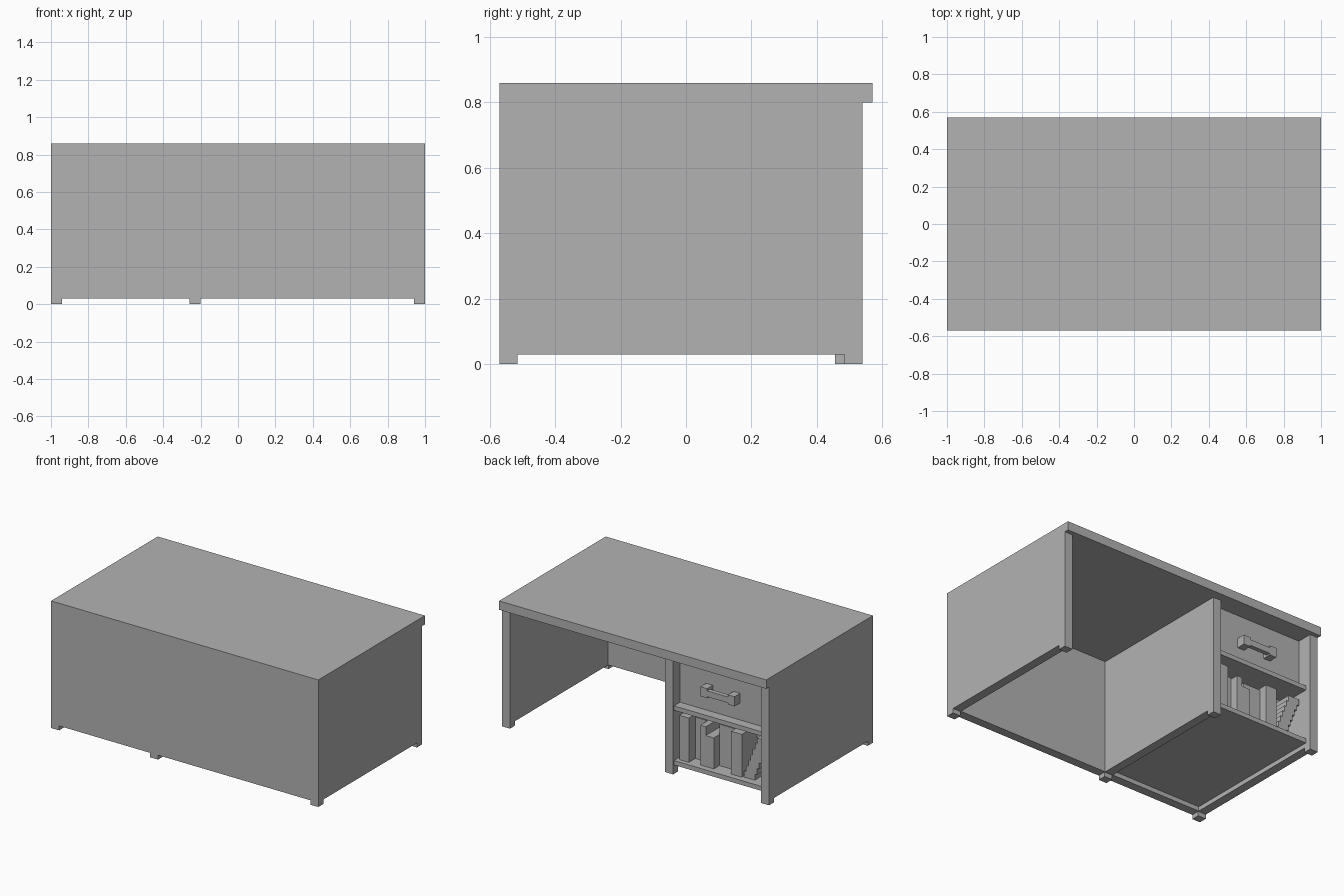
import bpy

cube = bpy.data.objects.get("Cube")
if cube:
    bpy.data.objects.remove(cube, do_unlink=True)

grey = bpy.data.materials.new("plain_grey")
grey.use_nodes = True
colour = (0.45, 0.45, 0.45, 1)
grey.diffuse_color = colour
grey.node_tree.nodes["Principled BSDF"].inputs["Base Color"].default_value = colour


def box(name, x, y, z):
    """Box from (low, high) ranges on each axis."""
    bpy.ops.mesh.primitive_cube_add(size=1, location=[sum(r) / 2 for r in (x, y, z)])
    ob = bpy.context.object
    ob.name = name
    ob.scale = [r[1] - r[0] for r in (x, y, z)]
    bpy.ops.object.transform_apply(location=False, rotation=False, scale=True)
    ob.data.materials.append(grey)
    return ob


FRONT, BACK, TOP, UNDER = -0.57, 0.57, 0.86, 0.80
CLEAR, T = 0.03, 0.06
INNER = FRONT + T
BAY = (-0.94, -0.26)

# Worktop and front panel
box("worktop", (-1, 1), (FRONT, BACK), (UNDER, TOP))
box("front_panel", (-1, 1), (FRONT, INNER), (CLEAR, UNDER))

# Upright panels, each on two feet
for name, x, end in (("right_side", -1, 0.54), ("divider", -0.26, 0.51), ("left_side", 0.94, 0.54)):
    span = (x, x + T)
    box(name + "_panel", span, (INNER, end), (CLEAR, UNDER))
    box(name + "_front_foot", span, (FRONT, FRONT + 0.055), (0, CLEAR))
    box(name + "_back_foot", span, (end - 0.055, end), (0, CLEAR))

# Cabinet boards and drawer
box("cabinet_floor", BAY, (INNER, 0.5), (0.06, 0.09))
box("cabinet_shelf", BAY, (INNER, 0.5), (0.43, 0.46))
box("cabinet_back", BAY, (0.28, 0.3), (0.09, 0.43))
box("drawer", BAY, (INNER, 0.435), (0.46, UNDER))

# Drawer handle
for name, x in (("left", -0.505), ("right", -0.71)):
    box("handle_post_" + name, (x, x + 0.05), (0.435, 0.495), (0.575, 0.64))
box("handle_bar", (-0.66, -0.505), (0.465, 0.495), (0.585, 0.625))

# Upright books: left edge, width, back end, top
books = [(-0.28, 0.07, 0.47, 0.39), (-0.35, 0.08, 0.4, 0.37), (-0.43, 0.04, 0.46, 0.36),
         (-0.47, 0.06, 0.46, 0.3), (-0.53, 0.13, 0.4, 0.37), (-0.66, 0.08, 0.46, 0.38)]
for i, (x, w, end, top) in enumerate(books):
    box(f"book_{i + 1}", (x - w, x), (0.3, end), (0.09, top))

# Stepped book leaning on the right side
steps = 7
rise = 0.29 / steps
for i in range(steps):
    x = -0.75 - 0.016 * i
    low = 0.09 + rise * i
    box(f"leaning_book_{i + 1}", (max(x - 0.08, BAY[0]), x), (0.3, 0.45), (low, low + rise))
